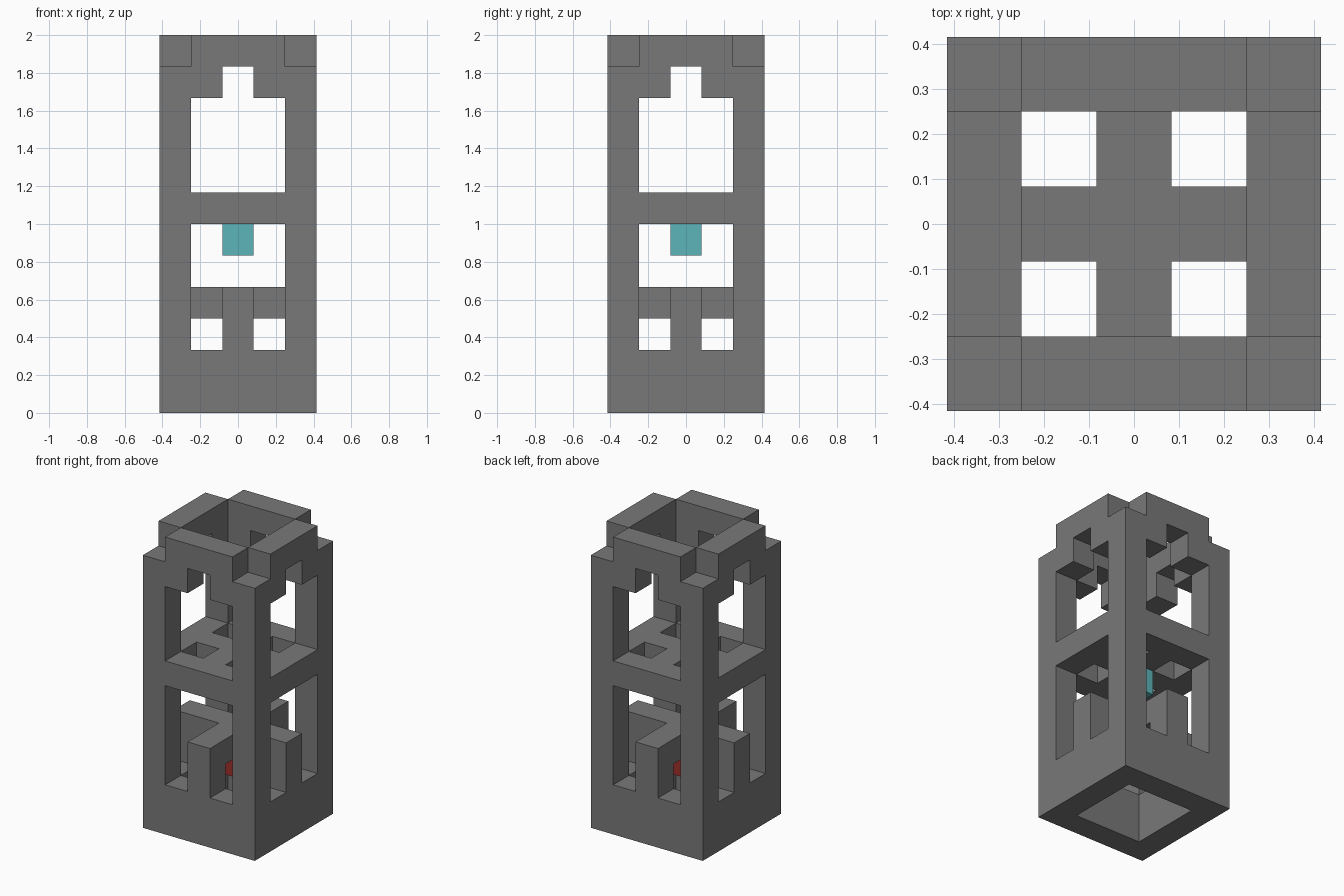
import bpy, bmesh
from mathutils import Vector

cube = bpy.data.objects.get("Cube")
if cube:
    bpy.data.objects.remove(cube, do_unlink=True)

UNIT = 1 / 6          # edge of one block; the tower is 5 x 5 x 12 blocks
AXES = [Vector(v) for v in ((1, 0, 0), (0, 1, 0), (0, 0, 1))]


def material(name, color):
    m = bpy.data.materials.new(name)
    m.use_nodes = True
    m.diffuse_color = (*color, 1)
    m.node_tree.nodes["Principled BSDF"].inputs["Base Color"].default_value = (*color, 1)
    return m


def cells(xs, ys, zs):
    return {(x, y, z) for x in xs for y in ys for z in zs}


def four_sides(block):
    """Repeat a set of blocks around the z axis in quarter turns."""
    result = set()
    for _ in range(4):
        result |= block
        block = {(-y, x, z) for x, y, z in block}
    return result


def span(a, b):
    return range(a, b + 1)


stone = material("dark grey stone", (0.19, 0.19, 0.19))
teal = material("teal", (0.11, 0.46, 0.49))
red = material("red", (0.34, 0.03, 0.027))

mid, inner = [0], span(-1, 1)
front = [-2]
cross = cells(inner, mid, mid) | cells(mid, inner, mid)


def cross_at(level):
    return {(x, y, level) for x, y, _ in cross}


parts = {
    # hollow plinth and the four corner columns
    "base_walls": (four_sides(cells(inner, front, span(0, 1))), stone),
    "corner_columns": (four_sides(cells(front, front, span(0, 10))), stone),
    # short posts carrying a crossed beam, with a block hung beneath
    "lower_posts": (four_sides(cells(mid, front, span(2, 3))), stone),
    "lower_cross_beam": (cross_at(3), stone),
    "red_block": (cells(mid, mid, [2]), red),
    # middle floor with four openings and its hanging block
    "floor_frame": (four_sides(cells(inner, front, [6])), stone),
    "floor_cross_beam": (cross_at(6), stone),
    "teal_block": (cells(mid, mid, [5]), teal),
    # window brackets and the parapet, open at its corners
    "window_brackets": (four_sides(cells((-1, 1), front, [10])), stone),
    "parapet": (four_sides(cells(inner, front, [11])), stone),
}
solid = set().union(*(c for c, _ in parts.values()))


def build(name, blocks, mat):
    """Join the blocks into one mesh, keeping only faces open to the air."""
    bm = bmesh.new()
    for cell in sorted(blocks):
        centre = Vector(cell) + Vector((0, 0, 0.5))
        for i, axis in enumerate(AXES):
            u, v = AXES[(i + 1) % 3] / 2, AXES[(i + 2) % 3] / 2
            for sign in (-1, 1):
                if tuple(int(c) for c in Vector(cell) + axis * sign) in solid:
                    continue
                mid_face = centre + axis * sign / 2
                ring = [mid_face - u - v, mid_face + u - v, mid_face + u + v, mid_face - u + v]
                bm.faces.new([bm.verts.new(p * UNIT) for p in ring[::sign]])
    bmesh.ops.remove_doubles(bm, verts=bm.verts, dist=0.001)
    mesh = bpy.data.meshes.new(name)
    bm.to_mesh(mesh)
    bm.free()
    mesh.materials.append(mat)
    bpy.context.collection.objects.link(bpy.data.objects.new(name, mesh))


for part, (blocks, mat) in parts.items():
    build(part, blocks, mat)
